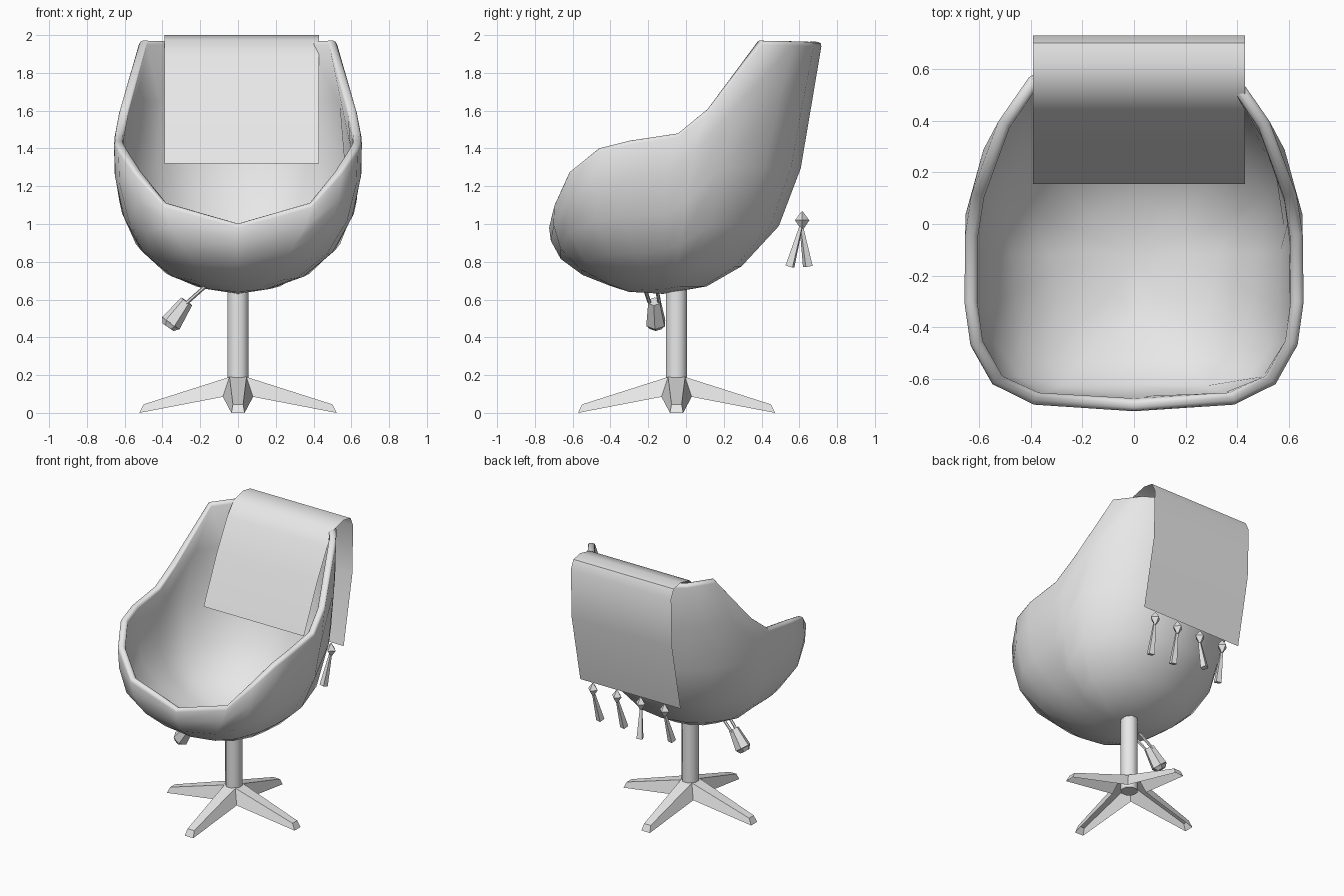
import bpy, bmesh, math
from mathutils import Vector, Matrix

cube = bpy.data.objects.get("Cube")
if cube:
    bpy.data.objects.remove(cube, do_unlink=True)

grey = bpy.data.materials.new("light grey")
grey.use_nodes = True
grey.diffuse_color = (0.8, 0.8, 0.8, 1)
grey.node_tree.nodes["Principled BSDF"].inputs["Base Color"].default_value = (0.8, 0.8, 0.8, 1)


def make(name, verts, faces, smooth=None):
    mesh = bpy.data.meshes.new(name)
    mesh.from_pydata([tuple(v) for v in verts], [], faces)
    mesh.materials.append(grey)
    obj = bpy.data.objects.new(name, mesh)
    bpy.context.collection.objects.link(obj)
    if smooth:
        shade(obj, smooth)
    return obj


def shade(obj, degrees):
    bpy.ops.object.select_all(action='DESELECT')
    obj.select_set(True)
    bpy.context.view_layer.objects.active = obj
    bpy.ops.object.shade_smooth_by_angle(angle=math.radians(degrees))


def rod(name, start, end, r1, r2, sides, smooth=None, turn=0.0):
    """Tapered prism between two points."""
    start, end = Vector(start), Vector(end)
    axis = end - start
    bm = bmesh.new()
    bmesh.ops.create_cone(bm, cap_ends=True, segments=sides, radius1=r1, radius2=r2, depth=axis.length)
    spin = axis.to_track_quat('Z', 'Y').to_matrix().to_4x4() @ Matrix.Rotation(turn, 4, 'Z')
    bm.transform(Matrix.Translation((start + end) / 2) @ spin)
    obj = make(name, [], [])
    bm.to_mesh(obj.data)
    bm.free()
    if smooth:
        shade(obj, smooth)
    return obj


def lookup(table, z):
    """Linear interpolation in a list of (z, value)."""
    for (z0, a), (z1, b) in zip(table, table[1:]):
        if z <= z1:
            return a + (b - a) * max(0, (z - z0) / (z1 - z0))
    return table[-1][1]


# Bowl shell: horizontal sections, cut off by a sweeping rim
WIDTH = [(.63, .03), (.67, .24), (.75, .41), (.92, .57), (1.17, .65), (1.44, .66), (1.75, .61), (1.97, .56)]
FRONT = [(.63, -.2), (.64, -.3), (.71, -.52), (.82, -.67), (.94, -.73), (1.06, -.725), (1.28, -.72)]
BACK = [(.63, -.05), (.68, .15), (.82, .36), (1.0, .5), (1.25, .6), (1.96, .72)]
MIDDLE = [(.63, -.12), (1.2, -.1), (1.46, -.05), (1.97, .2)]
SQUARE = [(.63, 2.0), (1.05, 4.0)]
RIM = [(-90, 1.0), (-67, 1.11), (-45, 1.28), (-22, 1.40), (-8, 1.44), (0, 1.48), (8, 1.61),
       (22, 1.97), (45, 1.965), (67, 1.96), (90, 1.96)]
BOTTOM = .63
around = RIM + [(180 - a, z) for a, z in RIM[-2:0:-1]]


def shell_point(angle, z):
    a = math.radians(angle)
    c, s = math.cos(a), math.sin(a)
    mid = lookup(MIDDLE, z)
    power = 2 / (lookup(SQUARE, z) if s < 0 else 2.1)
    depth = lookup(BACK, z) - mid if s > 0 else mid - lookup(FRONT, z)
    x = lookup(WIDTH, z) * math.copysign(abs(c) ** power, c)
    return x, mid + depth * math.copysign(abs(s) ** power, s), z


verts, faces = [(0, -.12, BOTTOM)], []
rows = (.03, .11, .27, .5, .76, 1)
n = len(around)
for t in rows:
    verts += [shell_point(a, BOTTOM + (rim - BOTTOM) * t) for a, rim in around]
for i in range(n):
    j = (i + 1) % n
    faces.append((0, 1 + j, 1 + i))
    for r in range(len(rows) - 1):
        low, high = 1 + r * n, 1 + (r + 1) * n
        faces.append((low + i, low + j, high + j, high + i))
shell = make("seat_shell", verts, faces)
thick = shell.modifiers.new("thickness", 'SOLIDIFY')
thick.thickness = .05
thick.offset = -1
lip = shell.modifiers.new("round_lip", 'BEVEL')
lip.width = .018
lip.segments = 2
lip.limit_method = 'ANGLE'
lip.angle_limit = math.radians(55)
shade(shell, 65)

# Blanket draped over the backrest
drape = [(.155, 1.32), (.31, 1.66), (.43, 1.88), (.51, 1.975), (.62, 2.0), (.7, 1.985),
         (.73, 1.92), (.72, 1.56), (.62, 1.07)]
verts = [(x, y, z) for y, z in drape for x in (-.39, .43)]
make("blanket", verts, [(2 * i, 2 * i + 1, 2 * i + 3, 2 * i + 2) for i in range(len(drape) - 1)], 50)

# Tassels along the rear hem
for k, (x, lean) in enumerate([(.33, -.06), (.135, -.06), (-.06, .035), (-.255, -.06)]):
    rod(f"tassel_knot_top_{k}", (x, .615, 1.02), (x, .615, 1.065), .038, .004, 4)
    rod(f"tassel_knot_low_{k}", (x, .615, .975), (x, .615, 1.02), .008, .038, 4)
    rod(f"tassel_strands_{k}", (x, .61, .99), (x - .015, .61 + lean, .775), .01, .028, 4, turn=math.pi / 4)

# Pedestal
HUB = Vector((0, -.05, 0))
rod("post", HUB + Vector((0, 0, .1)), HUB + Vector((0, 0, .66)), .06, .06, 8, 50, math.pi / 8)

# Four tapered legs, open underneath
section = [(.045, .045, .19), (.08, .08, .085), (.5, .027, .045), (.522, .035, 0)]
for k in range(4):
    turn = Matrix.Rotation(k * math.pi / 2, 3, 'Z')
    verts = [HUB + turn @ Vector((r, side * w, z)) for r, w, z in section for side in (-1, 1)]
    make(f"leg_{k}", verts, [(0, 4, 5, 1), (0, 2, 6, 4), (1, 5, 7, 3), (4, 6, 7, 5)])
make("hub_top", [HUB + Vector((x * .045, y * .045, .19)) for x, y in ((-1, -1), (1, -1), (1, 1), (-1, 1))],
     [(0, 1, 2, 3)])

# Height lever
for k, side in enumerate((-1, 1)):
    rod(f"lever_rod_{k}", (-.15, -.195 + side * .035, .69), (-.28, -.165 + side * .025, .575), .01, .01, 6, 40)
rod("lever_handle", (-.272, -.168, .59), (-.355, -.16, .475), .036, .056, 6)
rod("lever_handle_end", (-.355, -.16, .475), (-.37, -.16, .453), .056, .035, 6)
